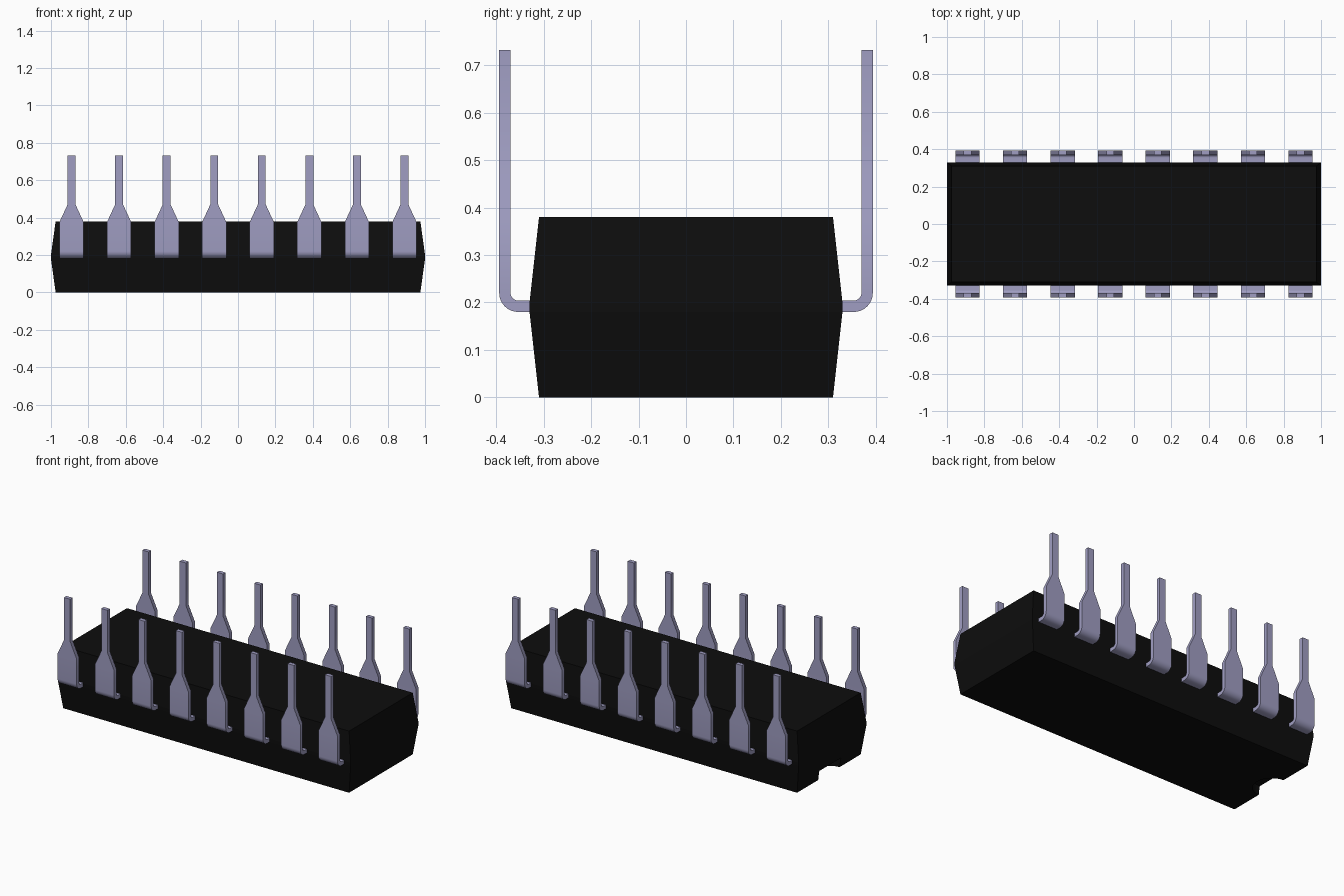
import bpy, bmesh
from math import sin, cos, pi
from mathutils import Vector

cube = bpy.data.objects.get("Cube")
if cube:
    bpy.data.objects.remove(cube, do_unlink=True)


def make_material(name, rgb, roughness):
    mat = bpy.data.materials.new(name)
    mat.use_nodes = True
    mat.diffuse_color = (*rgb, 1)
    shader = mat.node_tree.nodes["Principled BSDF"]
    shader.inputs["Base Color"].default_value = (*rgb, 1)
    shader.inputs["Roughness"].default_value = roughness
    return mat


black = make_material("black plastic", (0.004, 0.004, 0.004), 0.6)
metal = make_material("lilac grey metal", (0.35, 0.34, 0.54), 0.5)


def loft(name, rings, mat):
    """Closed solid through a list of four-cornered rings."""
    bm = bmesh.new()
    loops = [[bm.verts.new(p) for p in ring] for ring in rings]
    for a, b in zip(loops, loops[1:]):
        for i in range(4):
            j = (i + 1) % 4
            bm.faces.new((a[i], a[j], b[j], b[i]))
    bm.faces.new(loops[0][::-1])
    bm.faces.new(loops[-1])
    bmesh.ops.recalc_face_normals(bm, faces=bm.faces)
    mesh = bpy.data.meshes.new(name)
    bm.to_mesh(mesh)
    bm.free()
    mesh.materials.append(mat)
    obj = bpy.data.objects.new(name, mesh)
    bpy.context.collection.objects.link(obj)
    return obj


def select_only(obj):
    bpy.ops.object.select_all(action='DESELECT')
    obj.select_set(True)
    bpy.context.view_layer.objects.active = obj


# Body: two tapered halves meeting at a thin parting band
body_levels = [(0, 0.975, 0.31), (0.18, 1, 0.33), (0.2, 1, 0.33), (0.38, 0.975, 0.31)]
body = loft("chip_body", [[(-x, -y, z), (x, -y, z), (x, y, z), (-x, y, z)]
                          for z, x, y in body_levels], black)

# Rounded orientation notch in the underside of one end
bpy.ops.mesh.primitive_cylinder_add(vertices=32, radius=0.105, depth=0.2,
                                    location=(-0.98, 0, -0.042))
cutter = bpy.context.object
cutter.name = "notch_cutter"
cutter.hide_render = True
cutter.data.materials.append(black)
cut = body.modifiers.new("notch", 'BOOLEAN')
cut.operation = 'DIFFERENCE'
cut.solver = 'EXACT'
cut.object = cutter
select_only(body)
bpy.ops.object.modifier_apply(modifier=cut.name)
bpy.data.objects.remove(cutter, do_unlink=True)

# Lead: strip swept out of the body, around a bend and up to a narrow tip
half_thick, bend, wide, narrow = 0.012, 0.028, 0.065, 0.021
out_y, low_z = 0.382, 0.192
path = [(0.31, low_z, wide, 0)]
for step in range(9):
    a = step / 8 * pi / 2
    path.append((out_y - bend + bend * sin(a), low_z + bend - bend * cos(a), wide, a))
path += [(out_y, z, w, pi / 2) for z, w in ((0.375, wide), (0.47, narrow), (0.732, narrow))]

rings = []
for y, z, w, a in path:
    centre = Vector((0, y, z))
    normal = Vector((0, -sin(a), cos(a))) * half_thick
    side = Vector((w, 0, 0))
    rings.append([centre - side - normal, centre + side - normal,
                  centre + side + normal, centre - side + normal])
first = loft("lead_back_1", rings, metal)
select_only(first)
bpy.ops.object.shade_smooth_by_angle(angle=pi / 6)

# Two rows of eight leads
for row, turn in (("back", 0), ("front", pi)):
    for i in range(8):
        name = f"lead_{row}_{i + 1}"
        lead = first
        if name != first.name:
            lead = first.copy()
            lead.name = name
            bpy.context.collection.objects.link(lead)
        lead.location.x = (i - 3.5) * 0.2543
        lead.rotation_euler.z = turn
